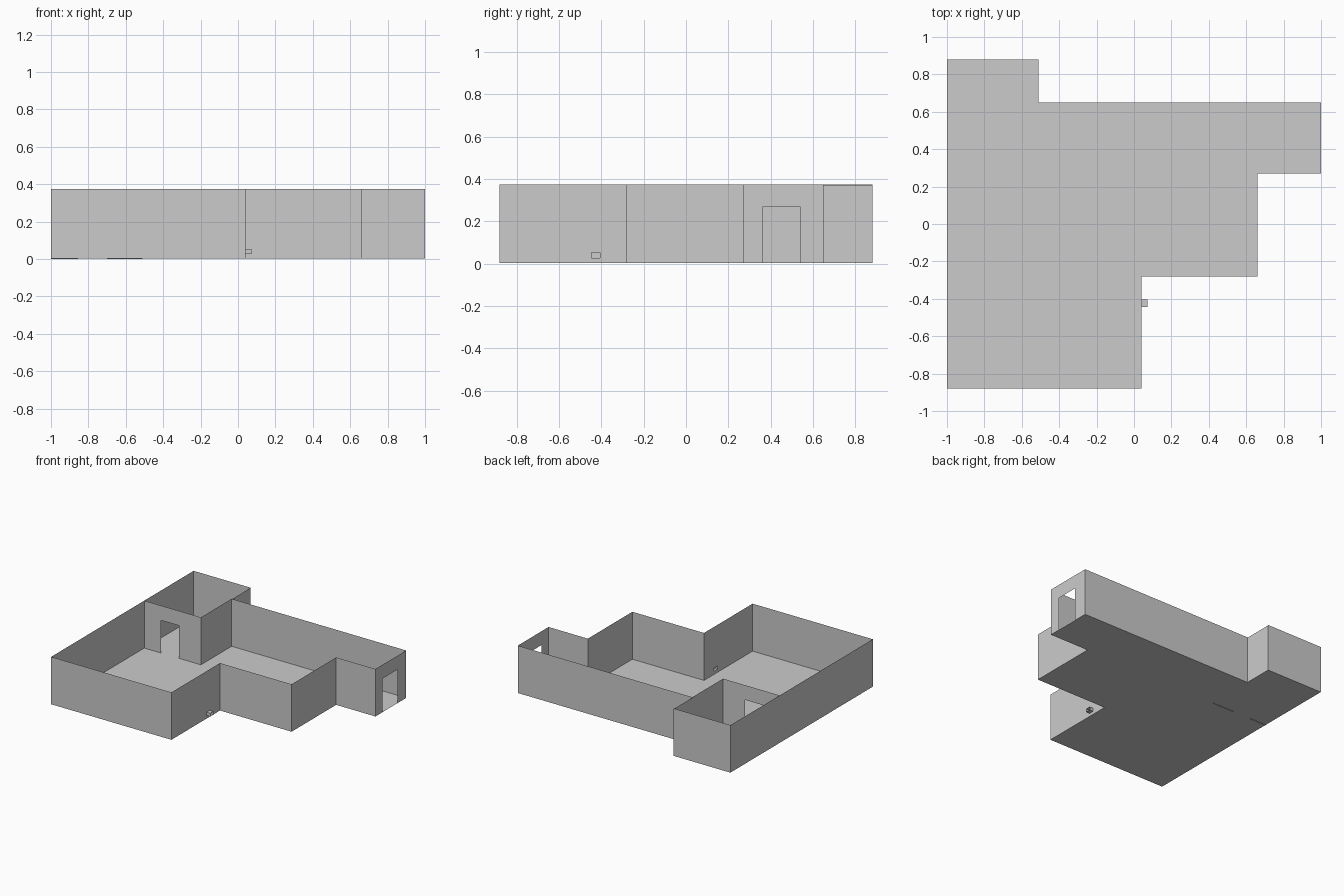
import bpy, bmesh
from mathutils import Vector

if "Cube" in bpy.data.objects:
    bpy.data.objects.remove(bpy.data.objects["Cube"])

FLOOR, TOP = 0.004, 0.375


def finish(name, bm):
    bmesh.ops.remove_doubles(bm, verts=bm.verts, dist=1e-5)
    mesh = bpy.data.meshes.new(name)
    bm.to_mesh(mesh)
    bm.free()
    ob = bpy.data.objects.new(name, mesh)
    bpy.context.collection.objects.link(ob)
    return ob


def wall(bm, a, b, hole=None, z0=FLOOR, z1=TOP):
    """Thin wall from a to b; hole = (start, end, bottom, top) along the wall."""
    a, b = Vector(a), Vector(b)
    length = (b - a).length
    us, zs = {0.0, length}, {z0, z1}
    if hole:
        us |= set(hole[:2])
        zs |= set(hole[2:])
    us, zs = sorted(us), sorted(zs)
    for u0, u1 in zip(us, us[1:]):
        for v0, v1 in zip(zs, zs[1:]):
            if hole and hole[0] < (u0 + u1) / 2 < hole[1] and hole[2] < (v0 + v1) / 2 < hole[3]:
                continue
            corners = [(u0, v0), (u1, v0), (u1, v1), (u0, v1)]
            pts = [(*(a + (b - a) * (u / length)), v) for u, v in corners]
            bm.faces.new([bm.verts.new(p) for p in pts])


outline = [(-1, -0.88), (0.04, -0.88), (0.04, -0.28), (0.66, -0.28), (0.66, 0.27),
           (1, 0.27), (1, 0.65), (-0.51, 0.65), (-0.51, 0.88), (-1, 0.88)]

# Floor slab
bm = bmesh.new()
bm.faces.new([bm.verts.new((x, y, FLOOR)) for x, y in outline])
finish("floor", bm)

# Outer walls, with the vent opening and the entrance doorway
holes = {1: (0.435, 0.475, 0.028, 0.054), 5: (0.09, 0.27, FLOOR, 0.267)}
bm = bmesh.new()
for i, p in enumerate(outline):
    top = 0.371 if i == 7 else TOP
    wall(bm, p, outline[(i + 1) % len(outline)], holes.get(i), z1=top)
finish("outer_walls", bm)

# Small room: front wall with doorway (runs just below the floor) and side wall
bm = bmesh.new()
wall(bm, (-1, 0.27), (-0.51, 0.27), (0.145, 0.30, 0.0, 0.26), z0=0.0)
wall(bm, (-0.51, 0.27), (-0.51, 0.65))
finish("room_walls", bm)

# Little vent duct sticking out of the wall opening
bm = bmesh.new()
ring = [(-0.445, 0.028), (-0.405, 0.028), (-0.405, 0.054), (-0.445, 0.054)]
for (y0, z0), (y1, z1) in zip(ring, ring[1:] + ring[:1]):
    bm.faces.new([bm.verts.new(p) for p in
                  [(0.04, y0, z0), (0.072, y0, z0), (0.072, y1, z1), (0.04, y1, z1)]])
finish("vent_duct", bm)
